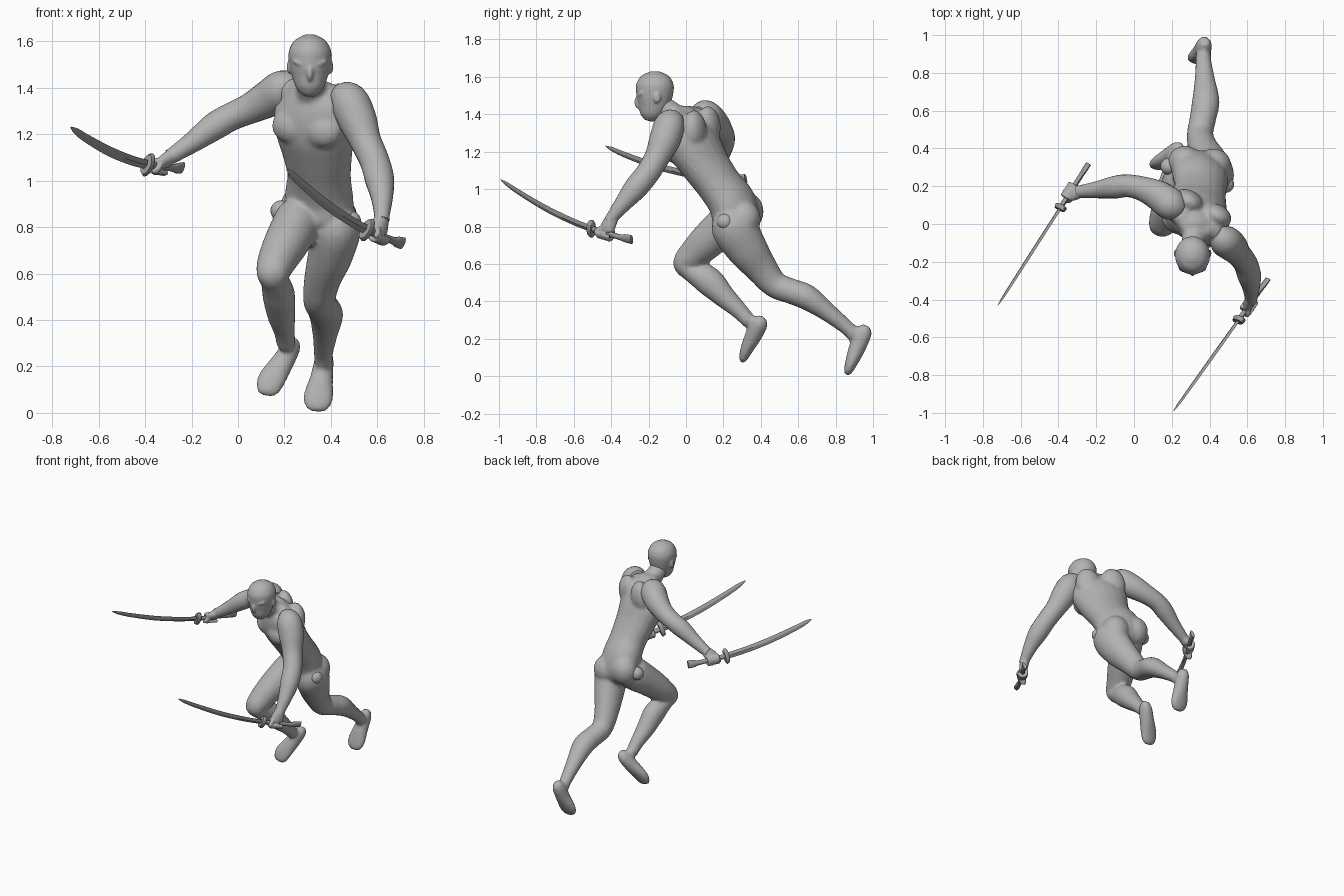
import bpy, bmesh, math
from mathutils import Vector, Matrix

cube = bpy.data.objects.get("Cube")
if cube:
    bpy.data.objects.remove(cube)


def material(name, v):
    m = bpy.data.materials.new(name)
    m.use_nodes = True
    m.diffuse_color = (v, v, v, 1)
    m.node_tree.nodes["Principled BSDF"].inputs["Base Color"].default_value = (v, v, v, 1)
    return m


SKIN = material("body grey", 0.45)
STEEL = material("sword grey", 0.34)
TORSO_SIDE = Vector((0.88, -0.44, -0.13))
FORWARD = Vector((-0.44, -0.75, -0.47))
X = Vector((1, 0, 0))


def spline(rows, steps):
    """Catmull-Rom through rows of centre and two radii."""
    rows = [Vector(r) for r in rows]
    out = []
    for i in range(len(rows) - 1):
        a, b, c, d = rows[max(i - 1, 0)], rows[i], rows[i + 1], rows[min(i + 2, len(rows) - 1)]
        for k in range(steps):
            t = k / steps
            out.append(b + (c - a) * (t / 2) + (2 * a - 5 * b + 4 * c - d) * (t * t / 2)
                       + (3 * b - a - 3 * c + d) * (t ** 3 / 2))
    return out + [rows[-1]]


def loft(bm, rows, side=X, sides=20, steps=5):
    """Closed tube; each row is x, y, z, radius along side, radius across."""
    rows = spline([r if len(r) == 5 else (*r, r[3]) for r in rows], steps)
    pts = [Vector(r[:3]) for r in rows]
    rings = []
    for i, r in enumerate(rows):
        t = (pts[min(i + 1, len(pts) - 1)] - pts[max(i - 1, 0)]).normalized()
        u = (side - t * side.dot(t)).normalized()
        v = t.cross(u)
        angles = [2 * math.pi * k / sides for k in range(sides)]
        rings.append([bm.verts.new(pts[i] + u * r[3] * math.cos(a) + v * r[4] * math.sin(a)) for a in angles])
    for lo, hi in zip(rings, rings[1:]):
        for k in range(sides):
            n = (k + 1) % sides
            bm.faces.new((lo[k], lo[n], hi[n], hi[k]))
    bm.faces.new(rings[0][::-1])
    bm.faces.new(rings[-1])


def ball(bm, centre, radii, side=X, up=Vector((0, 0, 1))):
    """Ellipsoid with radii along side, across and along up."""
    u = side.normalized()
    w = (up - u * up.dot(u)).normalized()
    basis = Matrix((u, w.cross(u), w)).transposed().to_4x4()
    mat = Matrix.Translation(centre) @ basis @ Matrix.Diagonal((*radii, 1))
    bmesh.ops.create_uvsphere(bm, u_segments=24, v_segments=14, radius=1, matrix=mat)


def finish(name, bm, mat, voxel=0, smooth=3, angle=40):
    bmesh.ops.recalc_face_normals(bm, faces=bm.faces)
    me = bpy.data.meshes.new(name)
    bm.to_mesh(me)
    bm.free()
    me.materials.append(mat)
    ob = bpy.data.objects.new(name, me)
    bpy.context.collection.objects.link(ob)
    bpy.ops.object.select_all(action="DESELECT")
    ob.select_set(True)
    bpy.context.view_layer.objects.active = ob
    if voxel:
        rm = ob.modifiers.new("blend", "REMESH")
        rm.mode, rm.voxel_size, rm.use_smooth_shade = "VOXEL", voxel, True
        sm = ob.modifiers.new("soften", "SMOOTH")
        sm.factor, sm.iterations = 0.5, smooth
    else:
        bpy.ops.object.shade_smooth_by_angle(angle=math.radians(angle))
    return ob


# Torso, hips and legs blended into one skin
bm = bmesh.new()
loft(bm, [(.35, .27, .75, .06, .05), (.35, .27, .82, .14, .115), (.35, .25, .92, .155, .12),
          (.35, .18, 1.02, .142, .115), (.34, .11, 1.12, .16, .12), (.33, .05, 1.22, .182, .13),
          (.33, .01, 1.31, .18, .115), (.32, -.02, 1.39, .11, .075), (.317, -.04, 1.42, .06, .04)], TORSO_SIDE)
loft(bm, [(.32, .0, 1.34, .08), (.315, -.07, 1.40, .063), (.31, -.13, 1.45, .058), (.31, -.16, 1.5, .05)])
chest = Vector((.33, .03, 1.26))
for s in (-1, 1):
    ball(bm, chest + FORWARD * .075 + TORSO_SIDE * s * .075, (.09, .06, .075), TORSO_SIDE)
    ball(bm, chest - FORWARD * .07 + TORSO_SIDE * s * .085 + Vector((0, 0, .03)), (.085, .06, .11), TORSO_SIDE)
    loft(bm, [(.315, -.09, 1.42, .03), tuple(Vector((.32, .0, 1.385)) + TORSO_SIDE * s * .07) + (.05,),
              tuple(Vector((.325, .01, 1.36)) + TORSO_SIDE * s * .14) + (.05,)], Vector((0, 0, 1)))
ball(bm, (.42, .31, .84), (.095, .09, .1))
ball(bm, (.27, .33, .88), (.09, .085, .1))
# left leg, stretched back
loft(bm, [(.42, .22, .90, .06), (.425, .25, .81, .105, .12), (.40, .32, .69, .098, .112),
          (.365, .40, .58, .08, .088), (.35, .475, .49, .07, .072), (.365, .56, .455, .07, .068),
          (.38, .65, .42, .073, .068), (.375, .76, .34, .055, .05), (.368, .86, .26, .042, .04),
          (.368, .90, .22, .04, .04)])
loft(bm, [(.375, .965, .27, .022), (.372, .95, .235, .04, .045), (.36, .915, .15, .05, .045),
          (.347, .885, .075, .064, .034), (.342, .868, .03, .056, .024), (.34, .86, .006, .03, .012)])
# right leg, knee drawn forward
loft(bm, [(.28, .29, .91, .06), (.265, .25, .84, .1, .11), (.215, .14, .745, .098, .1),
          (.17, .05, .66, .085, .085), (.15, -.005, .605, .072, .065), (.16, .03, .565, .062, .06),
          (.175, .12, .51, .07, .078), (.185, .2, .43, .062, .062), (.2, .285, .35, .046, .046),
          (.207, .34, .29, .04, .04)])
ball(bm, (.15, -.01, .6), (.07, .058, .06))
loft(bm, [(.235, .415, .315, .022), (.23, .395, .285, .04, .045), (.19, .36, .215, .05, .045),
          (.145, .325, .145, .06, .034), (.128, .308, .1, .052, .024), (.122, .3, .075, .03, .012)])
finish("torso_and_legs", bm, SKIN, .011, 5)

# Round knobs at the outer hips
for name, c in (("left_hip_knob", (.485, .21, .825)), ("right_hip_knob", (.185, .305, .87))):
    bm = bmesh.new()
    ball(bm, c, (.045, .045, .045))
    finish(name, bm, SKIN)

# Masked head with brow, nose ridge and slanted eye pads
bm = bmesh.new()
loft(bm, [(.31, -.20, 1.365, .025, .022), (.31, -.192, 1.395, .056, .058), (.31, -.175, 1.45, .077, .086),
          (.31, -.168, 1.51, .09, .099), (.31, -.166, 1.56, .091, .1), (.31, -.166, 1.605, .066, .074),
          (.31, -.166, 1.63, .02, .022)], sides=24)
ball(bm, (.31, -.258, 1.465), (.014, .018, .035))
for s in (-1, 1):
    ball(bm, (.31 + s * .043, -.242, 1.505), (.036, .016, .012), Vector((1, s * .35, s * .4)))
    ball(bm, (.31 + s * .09, -.155, 1.49), (.01, .02, .03))
finish("head", bm, SKIN, .007, 3)

# Arms
ARMS = {
    "left": [(.43, -.05, 1.37, .05), (.475, -.085, 1.345, .082), (.515, -.115, 1.26, .083),
             (.55, -.155, 1.17, .068), (.588, -.205, 1.085, .064), (.61, -.27, 1.005, .063),
             (.62, -.335, .925, .047), (.62, -.39, .855, .034), (.618, -.405, .83, .034)],
    "right": [(.25, .07, 1.39, .05), (.2, .1, 1.393, .084), (.13, .15, 1.352, .08),
              (.05, .185, 1.31, .066), (-.03, .202, 1.275, .06), (-.1, .195, 1.235, .06),
              (-.19, .182, 1.17, .046), (-.28, .172, 1.11, .034), (-.3, .17, 1.10, .034)],
}
for name, rows in ARMS.items():
    bm = bmesh.new()
    loft(bm, rows, Vector((.3, 1, .2)))
    finish(name + "_arm", bm, SKIN)

# Curved swords and the hands that hold them: pommel point, tip point
SWORDS = {"left": (Vector((.71, -.29, .73)), Vector((.21, -.99, 1.05))),
          "right": (Vector((-.24, .32, 1.055)), Vector((-.72, -.43, 1.23)))}
for name, (pommel, tip) in SWORDS.items():
    run = tip - pommel
    flat = Vector((run.x, run.y, 0)).normalized()
    face = flat.cross(Vector((0, 0, -1)))
    if face.y > 0:
        face = -face
    edge = Vector((0, 0, .92)) + face * .38

    def at(s):
        return pommel + run * s - Vector((0, 0, .19 * s * (1 - s)))

    def row(s, high, thick):
        return (*at(s), high, thick)

    bm = bmesh.new()
    loft(bm, [row(.3, .02, .007), row(.45, .021, .007), row(.65, .021, .006),
              row(.85, .018, .005), row(.95, .014, .004), row(1, .003, .001)], edge, 4)
    finish(name + "_blade", bm, STEEL, angle=20)
    bm = bmesh.new()
    loft(bm, [row(.0, .027, .011), row(.05, .024, .013), row(.1, .016, .013), row(.31, .017, .013)], edge, 10)
    finish(name + "_grip", bm, STEEL)
    bm = bmesh.new()
    loft(bm, [row(.295, .045, .024), row(.305, .054, .028), row(.325, .045, .024)], edge, 12, 2)
    finish(name + "_guard", bm, STEEL)

    # palm, curled fingers and thumb
    axis = (at(.26) - at(.14)).normalized()
    wrist = Vector(ARMS[name][-2][:3])
    grip = at(.2)
    out = wrist - grip
    out = (out - axis * out.dot(axis)).normalized()
    across = axis.cross(out)
    bm = bmesh.new()
    mid = grip + out * .022
    loft(bm, [(*wrist, .033, .03), (*wrist.lerp(mid, .5), .04, .03), (*mid, .044, .026),
              (*(grip + out * .006), .034, .02)], axis)
    for i in range(4):
        centre = grip + axis * (i - 1.5) * .021
        path = []
        for k in range(7):
            a = math.radians(20 + 40 * k)
            p = centre + (out * math.cos(a) + across * math.sin(a)) * .026
            path.append((*p, .0125))
        loft(bm, path, axis, 8, 2)
    loft(bm, [(*(grip + out * .03 + axis * .02), .016), (*(grip + axis * .045 - across * .022), .014),
              (*(grip + axis * .05 - out * .022 - across * .012), .011)], out, 8, 4)
    finish(name + "_hand", bm, SKIN, .005, 2)
